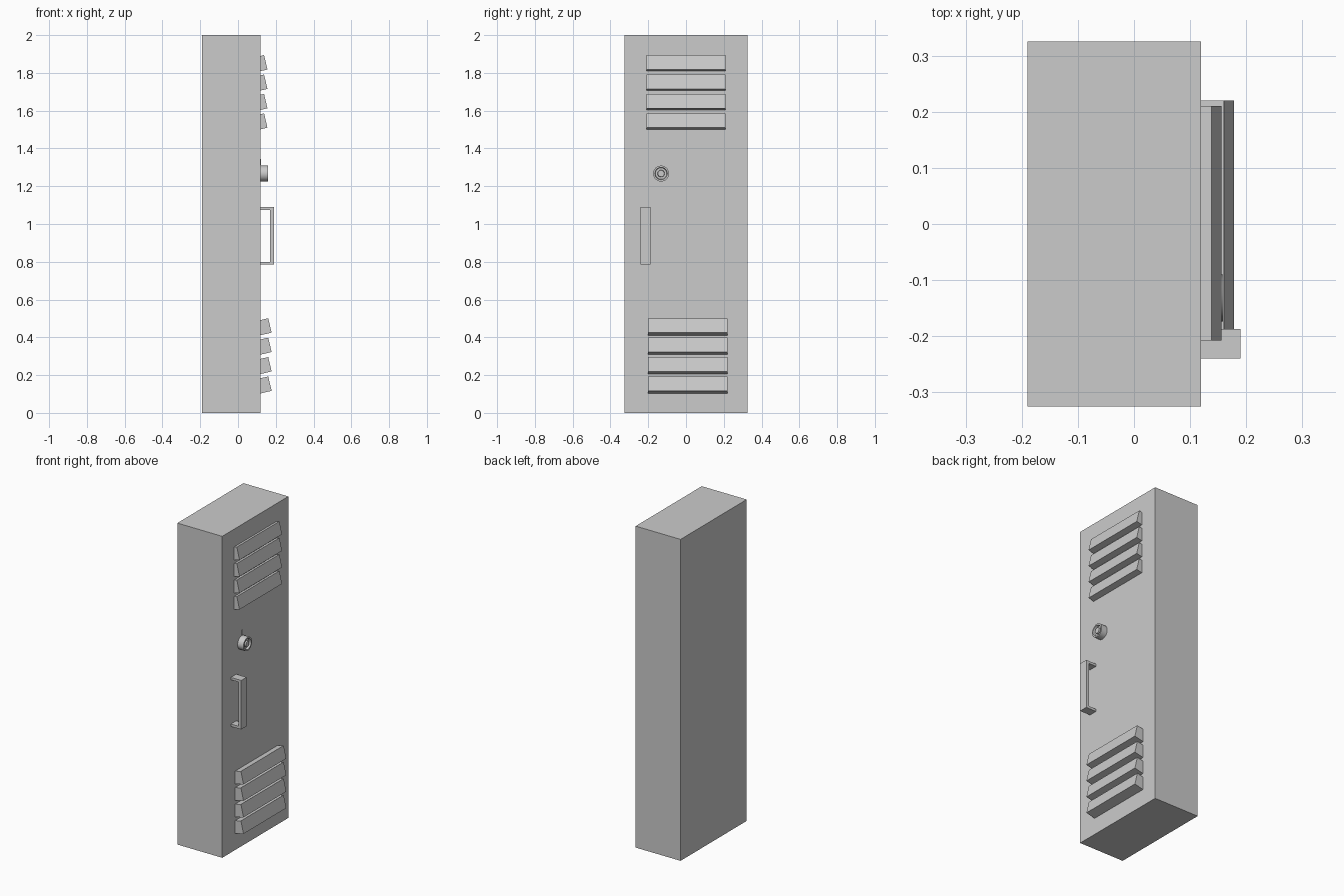
import bpy
from math import cos, sin, pi

if "Cube" in bpy.data.objects:
    bpy.data.objects.remove(bpy.data.objects["Cube"])


def make(name, verts, faces):
    me = bpy.data.meshes.new(name)
    me.from_pydata(verts, [], faces)
    me.update()
    ob = bpy.data.objects.new(name, me)
    bpy.context.collection.objects.link(ob)
    return ob


def extrude_y(name, profile, y0, y1):
    """Extrude a clockwise (x, z) profile from y0 to y1."""
    n = len(profile)
    verts = [(x, y, z) for y in (y0, y1) for x, z in profile]
    faces = [tuple(reversed(range(n))), tuple(range(n, 2 * n))]
    faces += [(i, (i + 1) % n, n + (i + 1) % n, n + i) for i in range(n)]
    return make(name, verts, faces)


def lathe_x(name, profile, cy, cz, sides=32):
    """Revolve (x, radius) points about an axis along x."""
    verts = [(x, cy + r * cos(2 * pi * i / sides), cz + r * sin(2 * pi * i / sides))
             for x, r in profile for i in range(sides)]
    faces = [(k * sides + i, k * sides + (i + 1) % sides,
              (k + 1) * sides + (i + 1) % sides, (k + 1) * sides + i)
             for k in range(len(profile) - 1) for i in range(sides)]
    last = (len(profile) - 1) * sides
    faces += [tuple(reversed(range(sides))), tuple(range(last, last + sides))]
    ob = make(name, verts, faces)
    bpy.context.view_layer.objects.active = ob
    ob.select_set(True)
    bpy.ops.object.shade_smooth_by_angle()
    ob.select_set(False)
    return ob


DOOR = 0.119  # x of the door face

# Cabinet body
extrude_y("locker_body", [(-0.19, 0), (-0.19, 2), (DOOR, 2), (DOOR, 0)], -0.325, 0.325)


# Slanted vent slats, upper and lower groups
def vents(name, top, x_out, y0, y1):
    x_in = x_out - 0.018
    slope = 0.237
    for i in range(4):
        zt = top - i * 0.1027
        zb = zt - 0.076
        extrude_y(f"{name}_{i + 1}", [
            (DOOR, zb - slope * (x_out - DOOR)),
            (DOOR, zt - slope * (x_in - DOOR)),
            (x_in, zt), (x_out, zb)], y0, y1)


vents("upper_vent", 1.894, 0.156, -0.208, 0.21)
vents("lower_vent", 0.501, 0.178, -0.20, 0.22)

# Bracket-shaped pull handle
extrude_y("handle", [
    (DOOR, 1.075), (DOOR, 1.09), (0.19, 1.09), (0.19, 0.785), (DOOR, 0.785),
    (DOOR, 0.80), (0.17, 0.80), (0.17, 1.075)], -0.24, -0.187)

# Round combination lock with a recessed ring and centre knob
LY, LZ = -0.132, 1.267
lathe_x("lock_dial", [
    (DOOR, 0.042), (0.159, 0.042), (0.159, 0.033), (0.147, 0.030),
    (0.147, 0.019), (0.158, 0.017)], LY, LZ)

# Thin pointer mark above the lock
extrude_y("lock_pointer", [
    (DOOR, 1.312), (DOOR, 1.345), (0.121, 1.345), (0.121, 1.312)], LY - 0.002, LY + 0.003)
